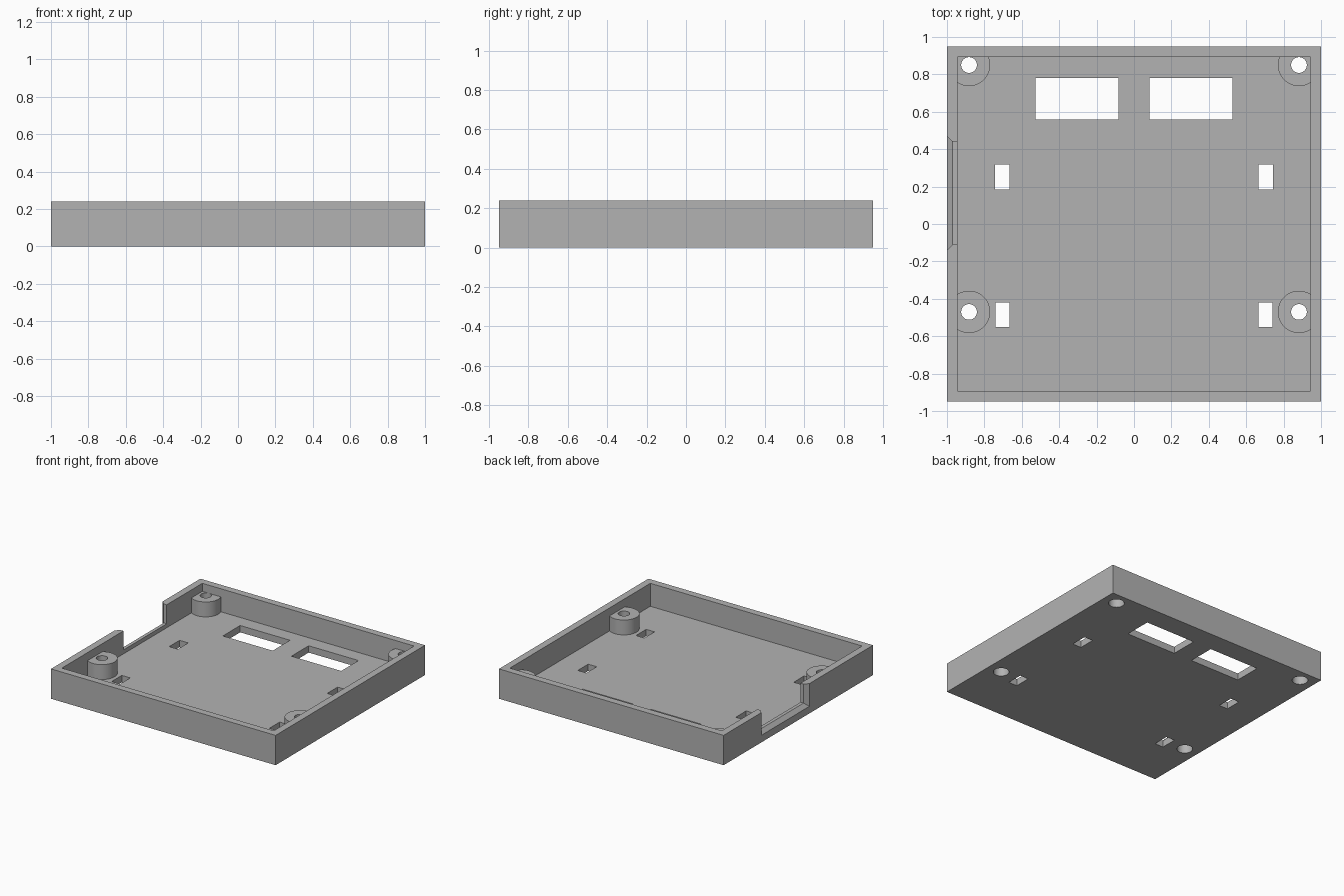
import bpy, bmesh, math
from mathutils import Matrix

if "Cube" in bpy.data.objects:
    bpy.data.objects.remove(bpy.data.objects["Cube"])

HEIGHT, FLOOR, WALL, BOSS_TOP = 0.24, 0.055, 0.057, 0.175

grey = bpy.data.materials.new("plain grey")
grey.use_nodes = True
grey.diffuse_color = (0.45, 0.45, 0.45, 1)
grey.node_tree.nodes["Principled BSDF"].inputs["Base Color"].default_value = grey.diffuse_color


def finish(name, bm):
    bmesh.ops.recalc_face_normals(bm, faces=bm.faces)
    mesh = bpy.data.meshes.new(name)
    bm.to_mesh(mesh)
    bm.free()
    mesh.materials.append(grey)
    obj = bpy.data.objects.new(name, mesh)
    bpy.context.collection.objects.link(obj)
    return obj


def box(name, x0, x1, y0, y1, z0, z1):
    bm = bmesh.new()
    place = Matrix.Translation(((x0 + x1) / 2, (y0 + y1) / 2, (z0 + z1) / 2))
    size = Matrix.Diagonal((x1 - x0, y1 - y0, z1 - z0, 1))
    bmesh.ops.create_cube(bm, size=1, matrix=place @ size)
    return finish(name, bm)


def cylinder(name, x, y, radius, z0, z1):
    bm = bmesh.new()
    bmesh.ops.create_cone(bm, cap_ends=True, segments=48, radius1=radius, radius2=radius,
                          depth=z1 - z0, matrix=Matrix.Translation((x, y, (z0 + z1) / 2)))
    return finish(name, bm)


def cut(target, cutter):
    cutter.hide_render = True
    mod = target.modifiers.new("cut", "BOOLEAN")
    mod.operation, mod.solver, mod.object = "DIFFERENCE", "EXACT", cutter
    bpy.context.view_layer.objects.active = target
    bpy.ops.object.modifier_apply(modifier=mod.name)
    bpy.data.objects.remove(cutter)


# Open tray; the cavity leaves the four screw bosses standing
tray = box("tray", -1, 1, -0.95, 0.95, 0, HEIGHT)
cavity = box("cavity", -1 + WALL, 1 - WALL, -0.95 + WALL, 0.95 - WALL, FLOOR, 0.4)
posts = [(sx * 0.882, y) for sx in (-1, 1) for y in (-0.47, 0.85)]
for x, y in posts:
    cut(cavity, cylinder("boss", x, y, 0.113, 0, BOSS_TOP))
cut(tray, cavity)

# Screw holes, with wider head recesses underneath
for x, y in posts:
    cut(tray, cylinder("screw_hole", x, y, 0.042, -0.1, 0.3))
    cut(tray, cylinder("head_recess", x, y, 0.058, -0.1, 0.1))

# Floor windows and slots, mirrored left and right
for s in (-1, 1):
    for inner, outer, y0, y1 in ((0.083, 0.527, 0.56, 0.78),
                                 (0.665, 0.742, 0.185, 0.317),
                                 (0.665, 0.74, -0.55, -0.42)):
        x0, x1 = sorted((s * inner, s * outer))
        cut(tray, box("opening", x0, x1, y0, y1, -0.1, 0.1))

# Side notch, flared towards the outside
bm = bmesh.new()
rings = []
for x, grow in ((-1.01, 0.04), (-0.97, 0), (-0.9, 0)):
    y0, y1, z0 = -0.11 - grow, 0.44 + grow, 0.087 - grow
    rings.append([bm.verts.new((x, y, z)) for y, z in
                  ((y0, z0), (y1, z0), (y1, 0.4), (y0, 0.4))])
for a, b in zip(rings, rings[1:]):
    for i in range(4):
        j = (i + 1) % 4
        bm.faces.new((a[i], a[j], b[j], b[i]))
bm.faces.new(rings[0])
bm.faces.new(rings[-1])
cut(tray, finish("notch", bm))

# Smooth round walls, keep edges crisp
bpy.ops.object.select_all(action="DESELECT")
tray.select_set(True)
bpy.context.view_layer.objects.active = tray
bpy.ops.object.shade_smooth_by_angle(angle=math.radians(30))
